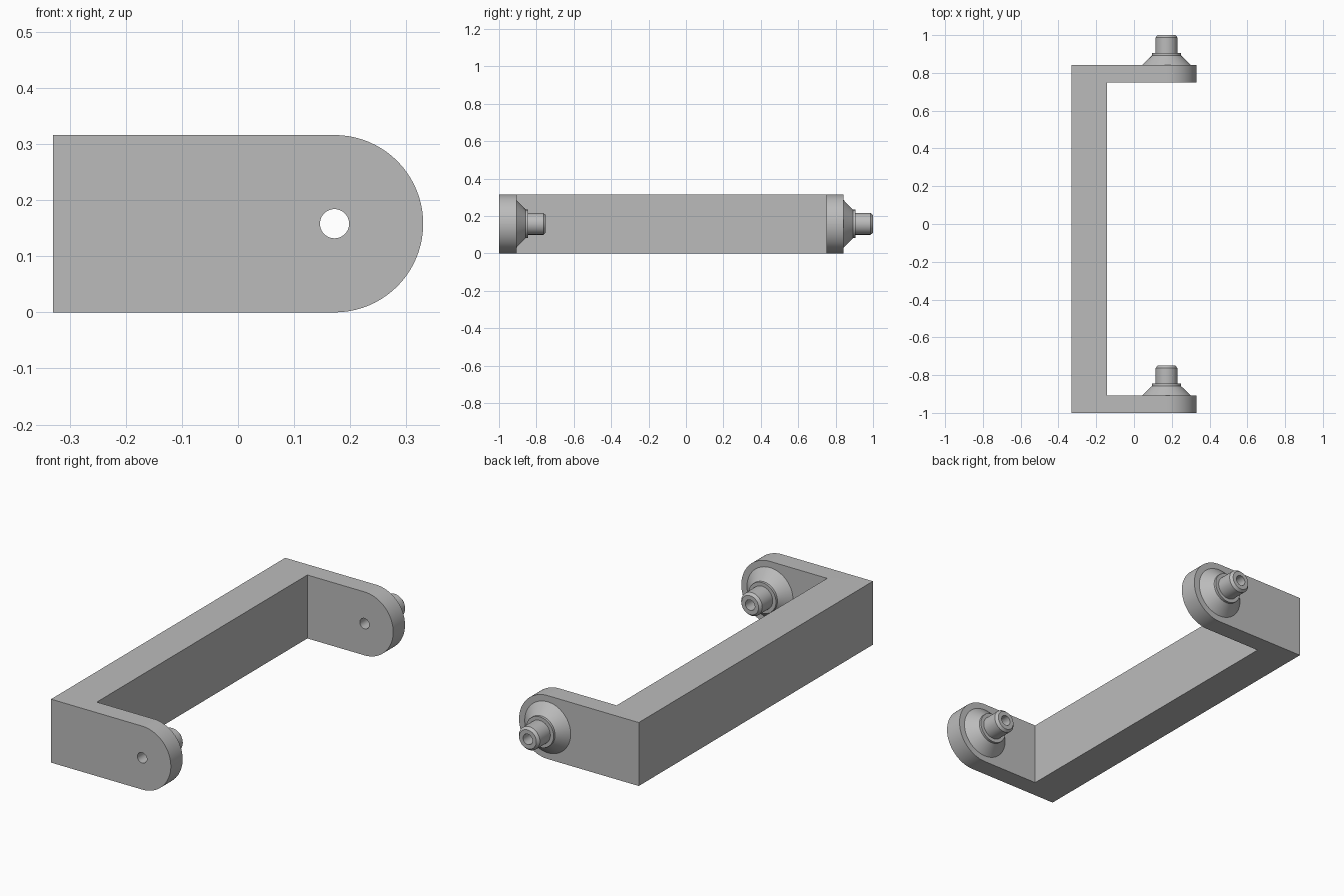
import bpy, bmesh, math
from mathutils import Matrix, Vector

cube = bpy.data.objects.get("Cube")
if cube:
    bpy.data.objects.remove(cube)

HEIGHT = 0.316
RADIUS = HEIGHT / 2
END = 0.33                      # half depth of the bracket in x
AXIS_X = END - RADIUS           # pivot axis of the rounded arm ends
ARM = 0.093                     # arm thickness
FRONT_FACE = -1 + ARM           # back faces of the two arms
REAR_FACE = 0.843
BORE = 0.026

grey = bpy.data.materials.new("plain grey")
grey.use_nodes = True
grey.diffuse_color = (0.5, 0.5, 0.5, 1)
grey.node_tree.nodes["Principled BSDF"].inputs["Base Color"].default_value = (0.5, 0.5, 0.5, 1)


def finish(bm, name):
    bmesh.ops.recalc_face_normals(bm, faces=bm.faces)
    mesh = bpy.data.meshes.new(name)
    bm.to_mesh(mesh)
    bm.free()
    mesh.materials.append(grey)
    obj = bpy.data.objects.new(name, mesh)
    bpy.context.collection.objects.link(obj)
    return obj


def smooth(obj):
    bpy.ops.object.select_all(action="DESELECT")
    obj.select_set(True)
    bpy.context.view_layer.objects.active = obj
    bpy.ops.object.shade_smooth_by_angle(angle=math.radians(25))


# Bracket: U-shaped footprint, extruded up, with fully rounded arm ends
inner = -0.143
outline = [(-END, -1), (END, -1), (END, FRONT_FACE), (inner, FRONT_FACE),
           (inner, REAR_FACE - ARM), (END, REAR_FACE - ARM), (END, REAR_FACE), (-END, REAR_FACE)]
bm = bmesh.new()
base = bm.faces.new([bm.verts.new((x, y, 0)) for x, y in outline])
grown = bmesh.ops.extrude_face_region(bm, geom=[base])["geom"]
bmesh.ops.translate(bm, vec=(0, 0, HEIGHT), verts=[v for v in grown if isinstance(v, bmesh.types.BMVert)])
tips = [e for e in bm.edges
        if all(v.co.x > END - 0.01 for v in e.verts) and abs(e.verts[0].co.z - e.verts[1].co.z) < 0.01]
bmesh.ops.bevel(bm, geom=tips, offset=RADIUS - 0.0002, offset_type="OFFSET",
                segments=20, profile=0.5, affect="EDGES", clamp_overlap=False)
bracket = finish(bm, "bracket")

# Bore cutter through both arms
bm = bmesh.new()
bmesh.ops.create_cone(bm, cap_ends=True, segments=48, radius1=BORE, radius2=BORE, depth=3,
                      matrix=Matrix.Translation((AXIS_X, 0, RADIUS)) @ Matrix.Rotation(math.pi / 2, 4, "X"))
cutter = finish(bm, "bore_cutter")
cutter.hide_render = True
cut = bracket.modifiers.new("bore", "BOOLEAN")
cut.operation = "DIFFERENCE"
cut.solver = "EXACT"
cut.object = cutter
bpy.context.view_layer.objects.active = bracket
bpy.ops.object.modifier_apply(modifier="bore")
bpy.data.objects.remove(cutter)
smooth(bracket)

# Pivot posts: flared foot, thin collar, chamfered hollow pin (radius, height)
PROFILE = [(0.127, 0), (0.076, 0.05), (0.076, 0.062), (0.058, 0.062),
           (0.058, 0.144), (0.047, 0.157), (BORE, 0.157), (BORE, 0)]


def post(name, y):
    bm = bmesh.new()
    verts = [bm.verts.new((AXIS_X + r, y + h, RADIUS)) for r, h in PROFILE]
    edges = [bm.edges.new(pair) for pair in zip(verts, verts[1:])]
    bmesh.ops.spin(bm, geom=verts + edges, cent=(AXIS_X, y, RADIUS), axis=(0, 1, 0),
                   angle=math.tau, steps=48, use_merge=True)
    bmesh.ops.remove_doubles(bm, verts=bm.verts, dist=0.0001)
    # Foot ring closes the underside so the normals resolve outward
    rim = [e for e in bm.edges if e.is_boundary]
    bmesh.ops.bridge_loops(bm, edges=rim)
    smooth(finish(bm, name))


post("front_post", FRONT_FACE)
post("rear_post", REAR_FACE)
